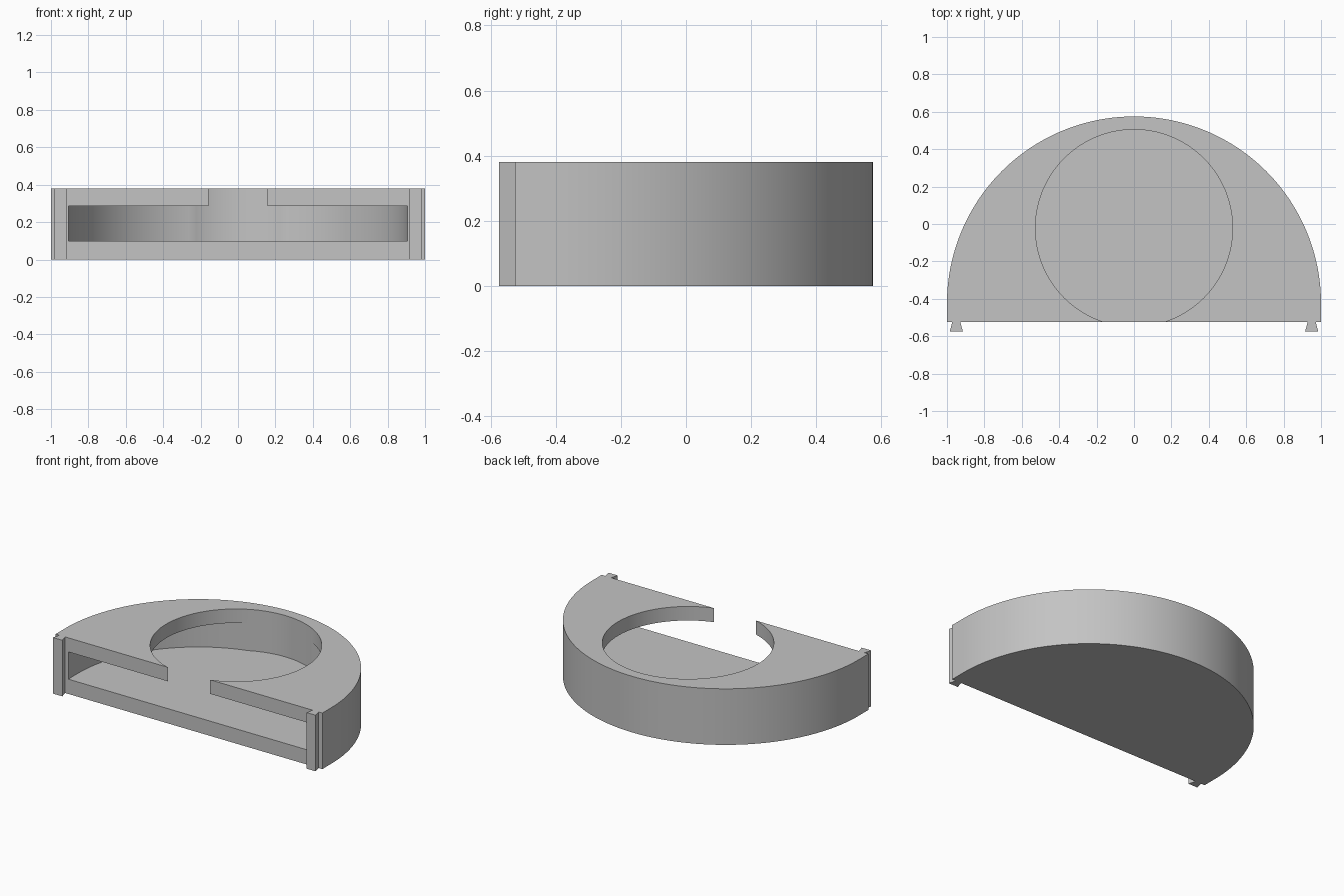
import bpy, bmesh, math

cube = bpy.data.objects.get("Cube")
if cube:
    bpy.data.objects.remove(cube, do_unlink=True)

HEIGHT = 0.38
FRONT = -0.525        # flat front face
ARC_Y = -0.425        # centre of the outer arc
FLOOR, CEILING = 0.1, 0.285

grey = bpy.data.materials.new("plain grey")
grey.use_nodes = True
colour = (0.55, 0.55, 0.55, 1)
grey.diffuse_color = colour
grey.node_tree.nodes["Principled BSDF"].inputs["Base Color"].default_value = colour


def prism(name, outline, z0, z1):
    """Extrude a counter-clockwise outline from z0 to z1."""
    bm = bmesh.new()
    base = bm.faces.new([bm.verts.new((x, y, z0)) for x, y in outline])
    top = bmesh.ops.extrude_face_region(bm, geom=[base])["geom"]
    verts = [v for v in top if isinstance(v, bmesh.types.BMVert)]
    bmesh.ops.translate(bm, verts=verts, vec=(0, 0, z1 - z0))
    bmesh.ops.recalc_face_normals(bm, faces=bm.faces)
    mesh = bpy.data.meshes.new(name)
    bm.to_mesh(mesh)
    bm.free()
    mesh.materials.append(grey)
    obj = bpy.data.objects.new(name, mesh)
    bpy.context.collection.objects.link(obj)
    return obj


def arc(radius, cy, start, end, steps):
    return [(radius * math.cos(a), cy + radius * math.sin(a))
            for a in (start + (end - start) * i / steps for i in range(steps + 1))]


def half_disc(radius, front):
    return [(-radius, front), (radius, front)] + arc(radius, ARC_Y, 0, math.pi, 96)


def activate(obj):
    bpy.ops.object.select_all(action='DESELECT')
    obj.select_set(True)
    bpy.context.view_layer.objects.active = obj


def cut(obj, cutter):
    cutter.hide_render = True
    mod = obj.modifiers.new("cut", 'BOOLEAN')
    mod.operation = 'DIFFERENCE'
    mod.solver = 'EXACT'
    mod.object = cutter
    activate(obj)
    bpy.ops.object.modifier_apply(modifier=mod.name)
    bpy.data.objects.remove(cutter, do_unlink=True)


# Half-round housing with a slot open to the front and a round top opening
body = prism("housing", half_disc(1.0, FRONT), 0, HEIGHT)
cut(body, prism("slot_cutter", half_disc(0.905, FRONT - 0.2), FLOOR, CEILING))
circle = arc(0.527, -0.022, 0, math.tau, 128)[:-1]
cut(body, prism("opening_cutter", circle, FLOOR, HEIGHT + 0.2))
activate(body)
bpy.ops.object.shade_smooth_by_angle(angle=math.radians(20))

# Dovetail rails at both front corners
for name, side in (("left_dovetail", 1), ("right_dovetail", -1)):
    outline = [(0.915, -0.575), (0.985, -0.575), (0.972, FRONT), (0.928, FRONT)]
    prism(name, [(side * x, y) for x, y in outline], 0, HEIGHT)
